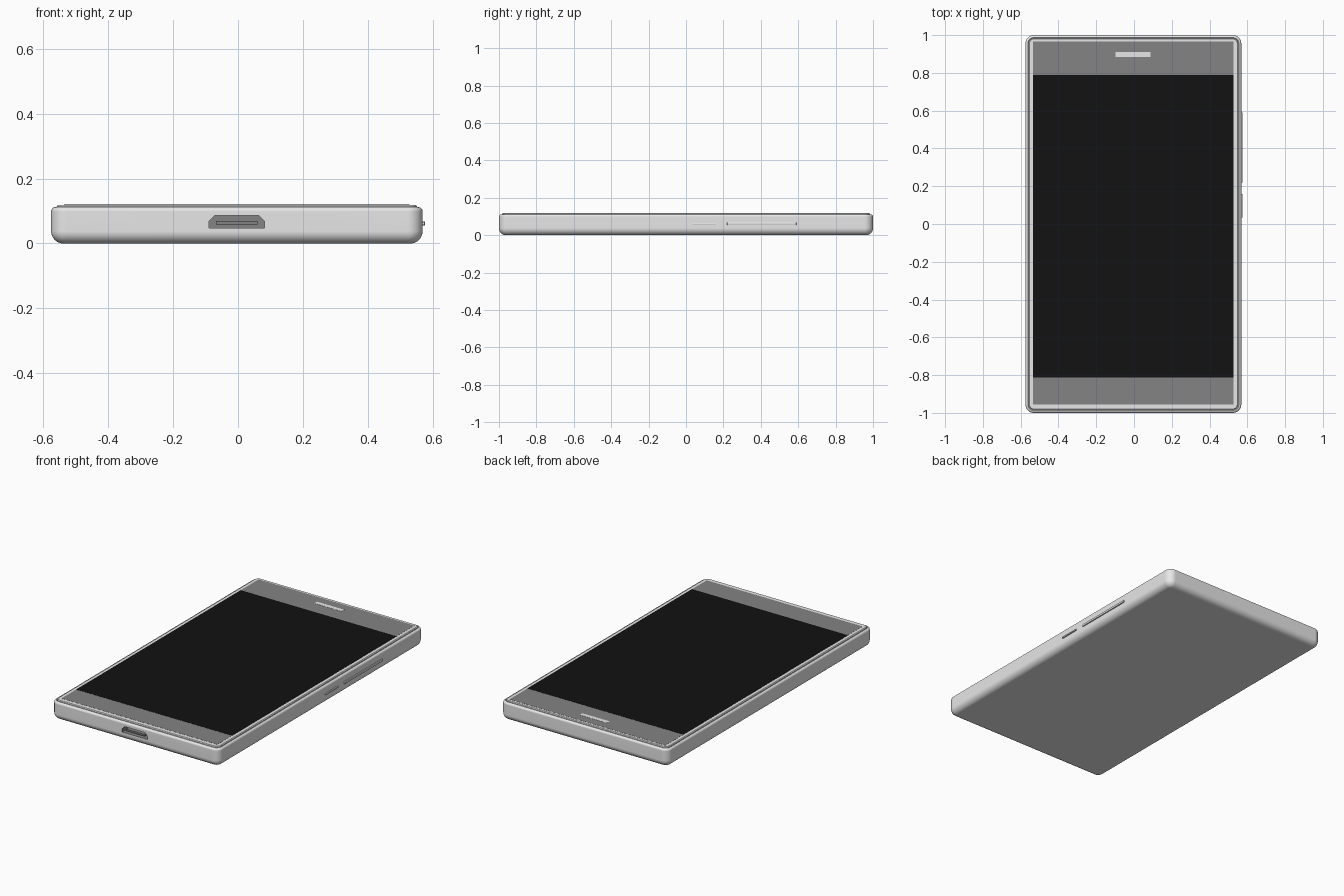
import bpy, bmesh, math

if "Cube" in bpy.data.objects:
    bpy.data.objects.remove(bpy.data.objects["Cube"])

CX = -0.0035          # body centre; the side buttons make up the difference
HX, HY = 0.5715, 1.0  # body half sizes


def material(name, v):
    m = bpy.data.materials.new(name)
    m.diffuse_color = (v, v, v, 1)
    m.use_nodes = True
    m.node_tree.nodes["Principled BSDF"].inputs["Base Color"].default_value = m.diffuse_color
    return m


silver = material("silver_grey", 0.8)
grey = material("glass_grey", 0.23)
black = material("screen_black", 0.006)


def make(name, bm, mats, index=0):
    bmesh.ops.recalc_face_normals(bm, faces=bm.faces)
    for f in bm.faces:
        f.material_index = index
    me = bpy.data.meshes.new(name)
    bm.to_mesh(me)
    bm.free()
    for m in mats:
        me.materials.append(m)
    ob = bpy.data.objects.new(name, me)
    bpy.context.collection.objects.link(ob)
    return ob


def activate(ob):
    bpy.ops.object.select_all(action='DESELECT')
    ob.select_set(True)
    bpy.context.view_layer.objects.active = ob


def box(name, lo, hi, mat, bevel=0):
    bm = bmesh.new()
    bmesh.ops.create_cube(bm, size=1)
    for v in bm.verts:
        v.co = [lo[i] + (v.co[i] + 0.5) * (hi[i] - lo[i]) for i in range(3)]
    if bevel:
        bmesh.ops.bevel(bm, geom=bm.edges[:], offset=bevel, segments=2,
                        affect='EDGES', profile=0.5)
    return make(name, bm, [mat])


def ring(bm, inset, z, radius=0.045, n=8):
    r = max(radius - inset, 0.006)
    hx, hy = HX - inset - r, HY - inset - r
    verts = []
    for q, (sx, sy) in enumerate([(1, 1), (-1, 1), (-1, -1), (1, -1)]):
        for i in range(n + 1):
            a = math.pi / 2 * (q + i / n)
            verts.append(bm.verts.new((CX + sx * hx + r * math.cos(a),
                                       sy * hy + r * math.sin(a), z)))
    return verts


# Body: rounded-rectangle loops, with round underside and a grooved raised rim
profile = []
R = 0.038
for i in range(9):
    a = math.pi / 2 * i / 8
    profile.append((R * (1 - math.sin(a)), R * (1 - math.cos(a))))
for i in range(5):
    a = math.pi / 2 * i / 4
    profile.append((0.013 * (1 - math.cos(a)), 0.099 + 0.013 * math.sin(a)))
profile += [(0.017, 0.107), (0.017, 0.114), (0.021, 0.1185)]

bm = bmesh.new()
loops = [ring(bm, d, z) for d, z in profile]
for a, b in zip(loops, loops[1:]):
    for i in range(len(a)):
        j = (i + 1) % len(a)
        bm.faces.new((a[i], a[j], b[j], b[i]))
bm.faces.new(loops[0])
bm.faces.new(loops[-1])
body = make("phone_body", bm, [silver, grey])

# Charging port cut into the front end
outline = [(-0.09, 0.048), (0.082, 0.048), (0.082, 0.068),
           (0.064, 0.086), (-0.072, 0.086), (-0.09, 0.068)]
bm = bmesh.new()
near = [bm.verts.new((x, -1.05, z)) for x, z in outline]
far = [bm.verts.new((x, -0.95, z)) for x, z in outline]
bm.faces.new(near)
bm.faces.new(far)
for i in range(6):
    j = (i + 1) % 6
    bm.faces.new((near[i], near[j], far[j], far[i]))
cutter = make("port_cutter", bm, [silver, grey], 1)
cutter.hide_render = True
mod = body.modifiers.new("port", 'BOOLEAN')
mod.operation = 'DIFFERENCE'
mod.solver = 'EXACT'
mod.object = cutter
activate(body)
bpy.ops.object.modifier_apply(modifier=mod.name)
bpy.data.objects.remove(cutter)
bpy.ops.object.shade_smooth_by_angle(angle=math.radians(35))
wn = body.modifiers.new("weighted", 'WEIGHTED_NORMAL')
wn.keep_sharp = True

# Contact tongue inside the port
box("port_tongue", (-0.068, -0.992, 0.058), (0.06, -0.945, 0.069), grey)

# Front glass, display and earpiece
box("front_glass", (-0.535, -0.955, 0.115), (0.528, 0.965, 0.1192), grey)
box("display", (-0.535, -0.812, 0.116), (0.528, 0.79, 0.12), black)
box("earpiece", (-0.098, 0.884, 0.116), (0.088, 0.91, 0.12), silver)

# Side buttons
for name, y0, y1, z0, z1 in [("volume_button", 0.22, 0.59, 0.055, 0.068),
                             ("power_button", 0.035, 0.16, 0.057, 0.066)]:
    box(name, (0.55, y0, z0), (0.575, y1, z1), silver, 0.002)
